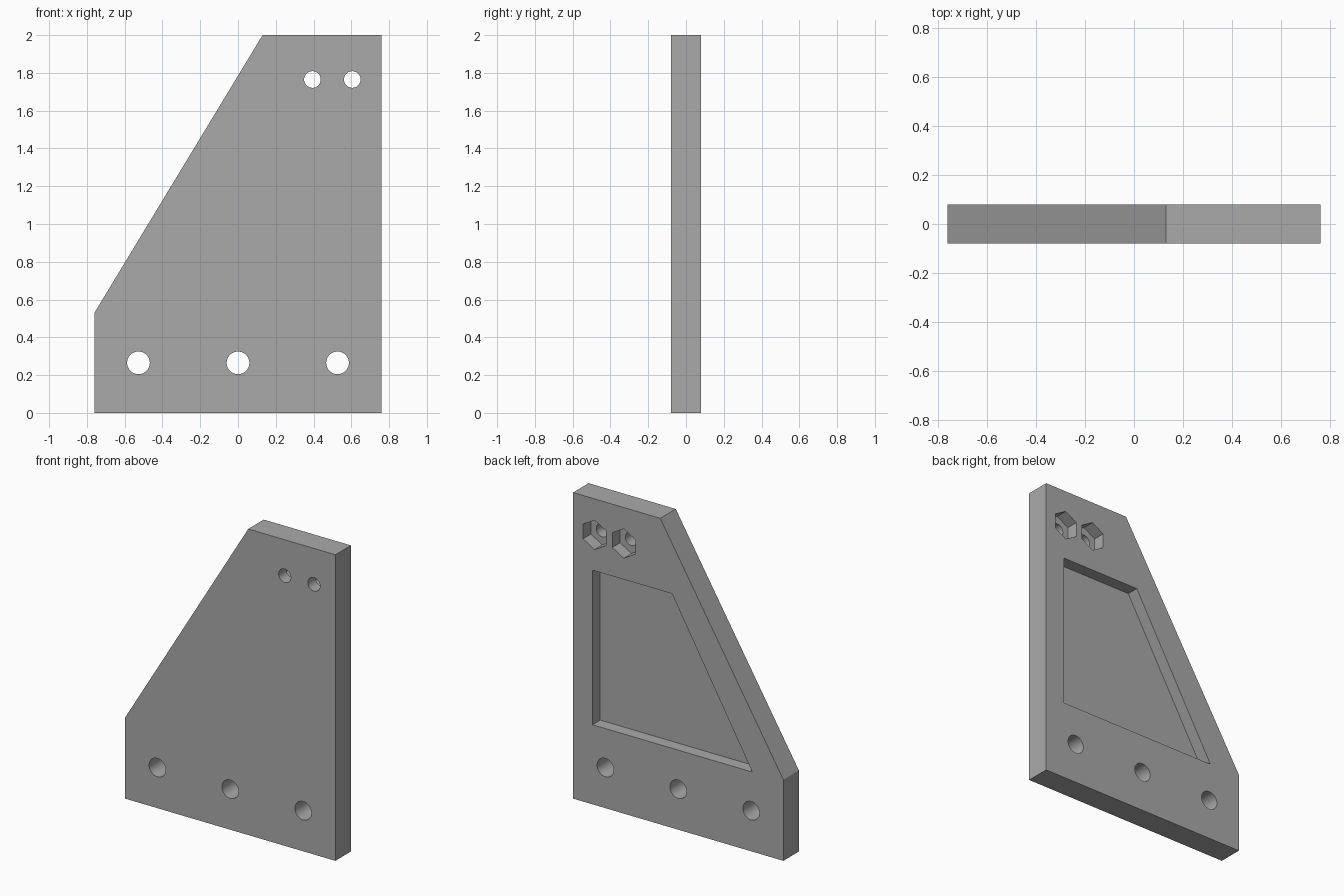
import bpy
import bmesh
from math import radians

cube = bpy.data.objects.get("Cube")
if cube:
    bpy.data.objects.remove(cube, do_unlink=True)

HALF = 0.08  # half of the plate thickness

grey = bpy.data.materials.new("plain grey")
grey.use_nodes = True
colour = (0.4, 0.4, 0.4, 1)
grey.diffuse_color = colour
grey.node_tree.nodes["Principled BSDF"].inputs["Base Color"].default_value = colour


def prism(name, outline, y0, y1):
    """Extrude an (x, z) outline from y0 to y1."""
    bm = bmesh.new()
    face = bm.faces.new([bm.verts.new((x, y0, z)) for x, z in outline])
    top = bmesh.ops.extrude_face_region(bm, geom=[face])["geom"]
    moved = [v for v in top if isinstance(v, bmesh.types.BMVert)]
    bmesh.ops.translate(bm, verts=moved, vec=(0, y1 - y0, 0))
    bmesh.ops.recalc_face_normals(bm, faces=bm.faces)
    mesh = bpy.data.meshes.new(name)
    bm.to_mesh(mesh)
    bm.free()
    mesh.materials.append(grey)
    obj = bpy.data.objects.new(name, mesh)
    bpy.context.collection.objects.link(obj)
    return obj


def cylinder(name, x, z, radius, sides, y0, y1):
    """Round or hexagonal bar along y, with a corner pointing up."""
    bpy.ops.mesh.primitive_cylinder_add(
        vertices=sides, radius=radius, depth=y1 - y0,
        location=(x, (y0 + y1) / 2, z), rotation=(radians(90), 0, 0))
    obj = bpy.context.object
    obj.name = name
    return obj


# Plate with one sloping edge
plate = prism("bracket_plate", [(-0.76, 0), (0.76, 0), (0.76, 2),
                                (0.13, 2), (-0.76, 0.53)], -HALF, HALF)

# Shallow pocket in the back
cutters = [prism("pocket_cutter", [(0.62, 0.52), (0.62, 1.53),
                                   (0.045, 1.53), (-0.535, 0.52)], 0, 0.2)]

# Row of mounting holes along the bottom
for x in (-0.527, 0, 0.527):
    cutters.append(cylinder("mounting_hole_cutter", x, 0.265, 0.06, 48, -0.2, 0.2))

# Bolt holes with hexagonal nut recesses in the back
for x in (0.394, 0.605):
    cutters.append(cylinder("bolt_hole_cutter", x, 1.765, 0.044, 48, -0.2, 0.2))
    cutters.append(cylinder("nut_recess_cutter", x, 1.765, 0.096, 6, 0, 0.2))

# Cut everything out and discard the cutters
bpy.ops.object.select_all(action="DESELECT")
bpy.context.view_layer.objects.active = plate
plate.select_set(True)
for cutter in cutters:
    cutter.hide_render = True
    mod = plate.modifiers.new("cut", "BOOLEAN")
    mod.operation = "DIFFERENCE"
    mod.solver = "EXACT"
    mod.object = cutter
    bpy.ops.object.modifier_apply(modifier=mod.name)
    bpy.data.objects.remove(cutter, do_unlink=True)

# Keep a single material on every face
plate.data.materials.clear()
plate.data.materials.append(grey)
for poly in plate.data.polygons:
    poly.material_index = 0
bpy.ops.object.shade_smooth_by_angle(angle=radians(30))
